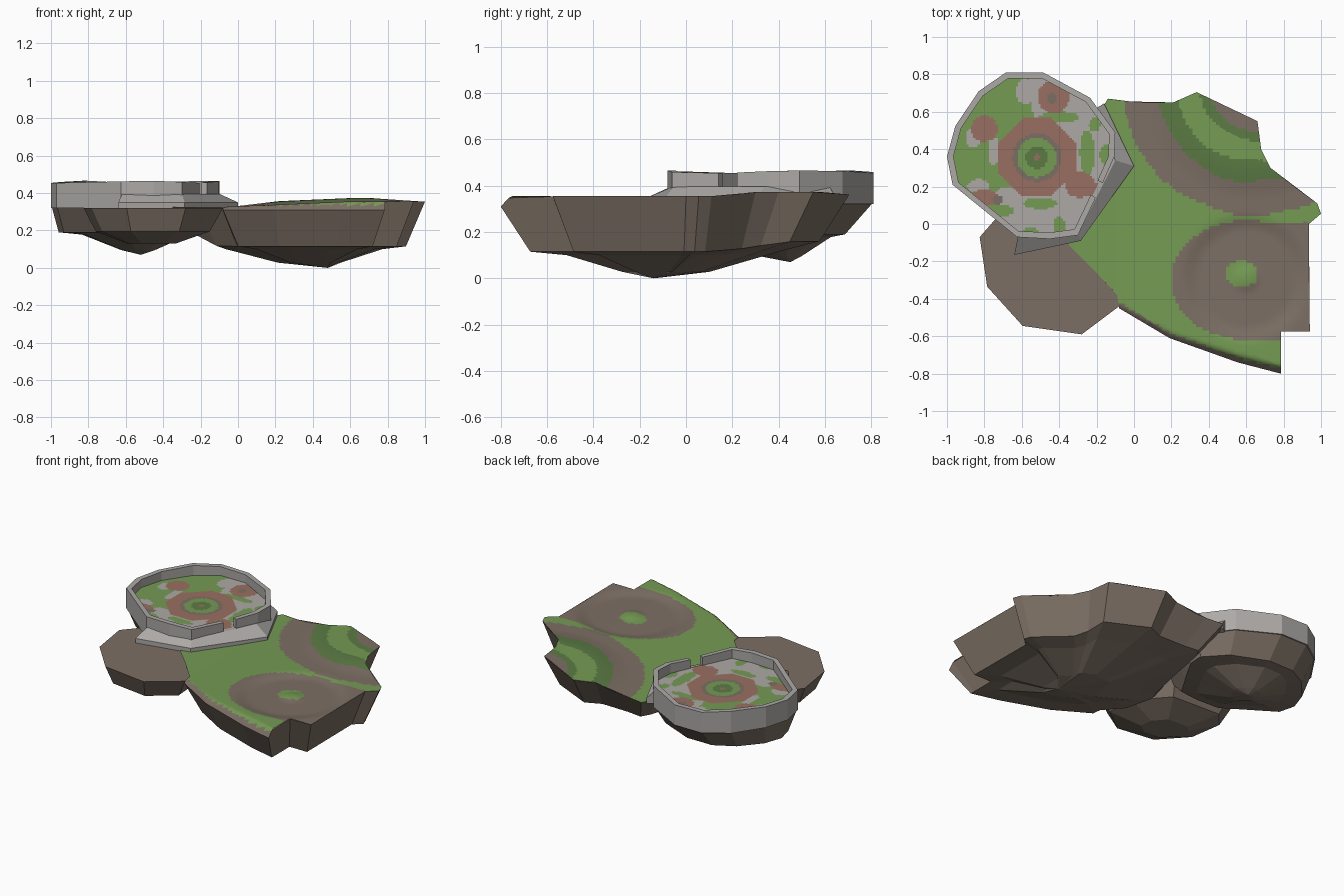
import bpy, bmesh, math
from mathutils import Vector

if "Cube" in bpy.data.objects:
    bpy.data.objects.remove(bpy.data.objects["Cube"])

def lin(c):
    c /= 255
    return c / 12.92 if c < 0.04045 else ((c + 0.055) / 1.055) ** 2.4

MATS = []
for name, rgb in [("grass", (117, 155, 84)), ("dark_grass", (91, 123, 68)),
                  ("soil", (124, 111, 100)), ("red_clay", (153, 111, 97)),
                  ("stone", (172, 169, 166))]:
    m = bpy.data.materials.new(name)
    m.diffuse_color = (*[lin(c) for c in rgb], 1)
    m.use_nodes = True
    m.node_tree.nodes["Principled BSDF"].inputs["Base Color"].default_value = m.diffuse_color
    MATS.append(m)
GRASS, DARK, SOIL, CLAY, STONE = range(5)

def finish(name, bm, mat=None, recalc=True):
    if recalc:
        bmesh.ops.recalc_face_normals(bm, faces=bm.faces[:])
    me = bpy.data.meshes.new(name)
    bm.to_mesh(me)
    bm.free()
    for m in (MATS if mat is None else [MATS[mat]]):
        me.materials.append(m)
    ob = bpy.data.objects.new(name, me)
    bpy.context.collection.objects.link(ob)
    return ob

def loft(name, rings, mat, apex=None, cap_top=True, cap_bottom=False):
    """Skin a stack of equal-length rings, ending in a point or a cap."""
    bm = bmesh.new()
    vs = [[bm.verts.new(p) for p in r] for r in rings]
    n = len(vs[0])
    for a, b in zip(vs, vs[1:]):
        for i in range(n):
            j = (i + 1) % n
            bm.faces.new((a[j], a[i], b[i], b[j]))
    if cap_top:
        bm.faces.new(vs[0])
    if cap_bottom:
        bm.faces.new(vs[-1][::-1])
    if apex:
        t = bm.verts.new(apex)
        for i in range(n):
            bm.faces.new((vs[-1][(i + 1) % n], vs[-1][i], t))
    return finish(name, bm, mat, recalc=cap_top)

def scaled(outline, c, s, z):
    """Outline shrunk about c; z is a number or a function of x, y."""
    sx, sy = s if isinstance(s, tuple) else (s, s)
    pts = [(c[0] + (x - c[0]) * sx, c[1] + (y - c[1]) * sy) for x, y in outline]
    return [(x, y, z(x, y) if callable(z) else z) for x, y in pts]

def patterned(name, outline, height, colour, step):
    """Gridded surface whose cells are coloured by a rule."""
    bm = bmesh.new()
    face = bm.faces.new([bm.verts.new((x, y, 0)) for x, y in outline])
    face.normal_update()
    bmesh.ops.triangulate(bm, faces=[face], ngon_method='EAR_CLIP')
    for axis in (0, 1):
        no = Vector((1 - axis, axis, 0))
        vals = [p[axis] for p in outline]
        k = math.floor(min(vals) / step) + 0.37
        while k * step < max(vals):
            bmesh.ops.bisect_plane(bm, geom=bm.verts[:] + bm.edges[:] + bm.faces[:],
                                   plane_co=no * (k * step), plane_no=no, dist=1e-5)
            k += 1
    for f in bm.faces:
        c = f.calc_center_median()
        f.material_index = colour(c.x, c.y)
        f.normal_update()
        if f.normal.z < 0:
            f.normal_flip()
    for v in bm.verts:
        v.co.z = height(v.co.x, v.co.y)
    return finish(name, bm, recalc=False)

def smooth(t):
    t = max(0, min(1, t))
    return t * t * (3 - 2 * t)

# ---- main island: terrain with a raised back hill and a shallow bare hollow
FRONT = [(-0.08, -0.45), (0.19, -0.61), (0.555, -0.74), (0.785, -0.80)]
MAIN = FRONT + [(0.785, -0.765), (0.785, -0.575), (0.94, -0.575), (0.935, 0.0),
                (1.0, 0.055), (0.98, 0.11), (0.73, 0.30), (0.68, 0.40),
                (0.66, 0.55), (0.335, 0.705), (0.21, 0.65), (-0.02, 0.655),
                (-0.14, 0.67), (-0.18, 0.60), (-0.20, 0.35), (-0.30, 0.0),
                (-0.35, -0.11), (-0.22, -0.24), (-0.09, -0.38)]

def front_dist(x, y):
    p, best = Vector((x, y)), 9
    for a, b in zip(FRONT, FRONT[1:]):
        a, b = Vector(a), Vector(b)
        t = max(0, min(1, (p - a).dot(b - a) / (b - a).length_squared))
        best = min(best, (p - a.lerp(b, t)).length)
    return best

def land_z(x, y):
    z = 0.325 + 0.03 * max(0, min(1, (x + 0.1) / 0.7))
    z += 0.018 * smooth((0.62 - math.hypot(x - 0.645, y - 0.745)) / 0.2)
    q = math.hypot(x - 0.6, y + 0.29) / 0.36
    z += 0.012 * smooth((0.25 - q) / 0.2) - 0.018 * smooth((1 - q) / 0.3)
    return min(z, 0.31 + 1.1 * front_dist(x, y))

def land_colour(x, y):
    if front_dist(x, y) < 0.026:
        return SOIL
    if ((x - 0.575) / 0.075) ** 4 + ((y + 0.265) / 0.065) ** 4 < 1:
        return GRASS
    if ((x - 0.6) / 0.4) ** 2 + ((y + 0.3) / 0.32) ** 2 < 1 or (x > 0.6 and -0.62 < y < 0.015):
        return SOIL
    r = math.hypot(x - 0.645, y - 0.745) + 0.008 * math.sin(17 * x + 11 * y)
    for limit, col in ((0.25, SOIL), (0.30, DARK), (0.41, GRASS), (0.52, DARK), (0.70, SOIL)):
        if r < limit:
            return col
    return GRASS

land = patterned("main_terrain", MAIN, land_z, land_colour, 0.018)
for p in land.data.polygons:
    p.use_smooth = True

# ---- main island rock underside
mc = (0.40, -0.05)

def keel_z(x, y):
    return 0.115 + 0.045 * smooth((y - 0.1) / 0.4) + 0.06 * smooth((-0.1 - x) / 0.12)

loft("main_rock", [scaled(MAIN, mc, 1, land_z), scaled(MAIN, mc, 0.83, keel_z),
                   scaled(MAIN, mc, 0.62, lambda x, y: 0.1 + 0.02 * smooth((y - 0.1) / 0.3)),
                   scaled(MAIN, (0.40, -0.1), 0.25, 0.028)],
     SOIL, apex=(0.48, -0.14, 0.0), cap_top=False)

# ---- low bare island at the front left
LOW = [(-0.825, -0.07), (-0.785, -0.335), (-0.595, -0.545), (-0.28, -0.59),
       (-0.08, -0.44), (-0.10, -0.20), (-0.30, 0.03), (-0.72, 0.05)]
lc = (-0.47, -0.27)
loft("low_island", [scaled(LOW, lc, 1, 0.32), scaled(LOW, lc, 0.82, 0.195),
                    scaled(LOW, lc, 0.35, 0.13)], SOIL, cap_bottom=True)

# ---- walled garden: rock, wall with an opening, floor and sloping plinth
WALL = [(-0.167, 0.22), (-0.105, 0.36), (-0.10, 0.49), (-0.235, 0.675),
        (-0.485, 0.81), (-0.685, 0.81), (-0.83, 0.71), (-0.955, 0.525),
        (-1.0, 0.36), (-0.97, 0.21), (-0.625, -0.07), (-0.45, -0.08),
        (-0.30, -0.06), (-0.205, 0.14)]
gc = (-0.54, 0.37)
loft("garden_rock", [scaled(WALL, gc, 0.99, 0.325), scaled(WALL, gc, (0.91, 0.72), 0.19),
                     scaled(WALL, gc, (0.64, 0.58), 0.178),
                     scaled(WALL, (-0.53, 0.42), 0.2, 0.095)],
     SOIL, apex=(-0.52, 0.45, 0.07))

bm = bmesh.new()
loops = []
for x, y in WALL:
    ix, iy = gc[0] + (x - gc[0]) * 0.925, gc[1] + (y - gc[1]) * 0.925
    top = 0.46 + 0.006 * math.sin(9 * x + 4 * y)
    loops.append([bm.verts.new(p) for p in
                  ((x, y, 0.32), (x, y, top), (ix, iy, top), (ix, iy, 0.32))])
for a, b in zip(loops, loops[1:]):
    for i in range(4):
        j = (i + 1) % 4
        bm.faces.new((a[i], a[j], b[j], b[i]))
bm.faces.new(loops[0])
bm.faces.new(loops[-1][::-1])
finish("garden_wall", bm, STONE)

PLINTH = [(-0.64, -0.165), (-0.285, -0.09), (0.0, 0.31), (-0.16, 0.645), (-0.5, 0.4)]
PLINTH_TOP = [(-0.62, -0.065), (-0.30, -0.055), (-0.10, 0.34), (-0.20, 0.62), (-0.5, 0.4)]
loft("garden_plinth", [[(x, y, 0.396) for x, y in PLINTH_TOP],
                       [(x, y, 0.35) for x, y in PLINTH],
                       [(x, y, 0.315) for x, y in PLINTH]], STONE, cap_bottom=True)

# ---- garden floor: concentric beds plus oval patches (x, y, rx, ry), later ones win
PATCHES = [
    (STONE, [(-0.58, 0.71, 0.05, 0.07), (-0.75, 0.39, 0.03, 0.08), (-0.86, 0.46, 0.04, 0.05),
             (-0.83, 0.20, 0.06, 0.04), (-0.67, 0.14, 0.08, 0.06)]),
    (GRASS, [(-0.25, 0.38, 0.04, 0.12), (-0.15, 0.37, 0.035, 0.05), (-0.40, 0.57, 0.11, 0.03),
             (-0.21, 0.53, 0.03, 0.04), (-0.40, -0.01, 0.03, 0.05), (-0.55, -0.04, 0.04, 0.02),
             (-0.50, 0.11, 0.09, 0.03), (-0.70, 0.07, 0.06, 0.03)]),
    (CLAY, [(-0.80, 0.51, 0.07, 0.07), (-0.43, 0.68, 0.085, 0.09), (-0.80, 0.14, 0.07, 0.045),
            (-0.29, 0.21, 0.08, 0.07), (-0.21, 0.185, 0.06, 0.04)]),
    (SOIL, [(-0.44, 0.67, 0.028, 0.03), (-0.73, 0.13, 0.03, 0.025)])]

def floor_colour(x, y):
    dx, dy = x + 0.52, y - 0.355
    r, ang = math.hypot(dx, dy), math.degrees(math.atan2(dy, dx)) % 360
    for limit, col in ((0.016, CLAY), (0.06, DARK), (0.105, GRASS), (0.13, SOIL)):
        if r < limit:
            return col
    if max(abs(dx), abs(dy), (abs(dx) + abs(dy)) * 0.74) < 0.212:
        return CLAY
    col = GRASS if 95 < ang < 235 else STONE
    for c, ovals in PATCHES:
        for px, py, rx, ry in ovals:
            if ((x - px) / rx) ** 2 + ((y - py) / ry) ** 2 < 1:
                col = c
    return col

floor = [(x, y) for x, y, z in scaled(WALL, gc, 0.95, 0)]
patterned("garden_floor", floor, lambda x, y: 0.40, floor_colour, 0.012)
